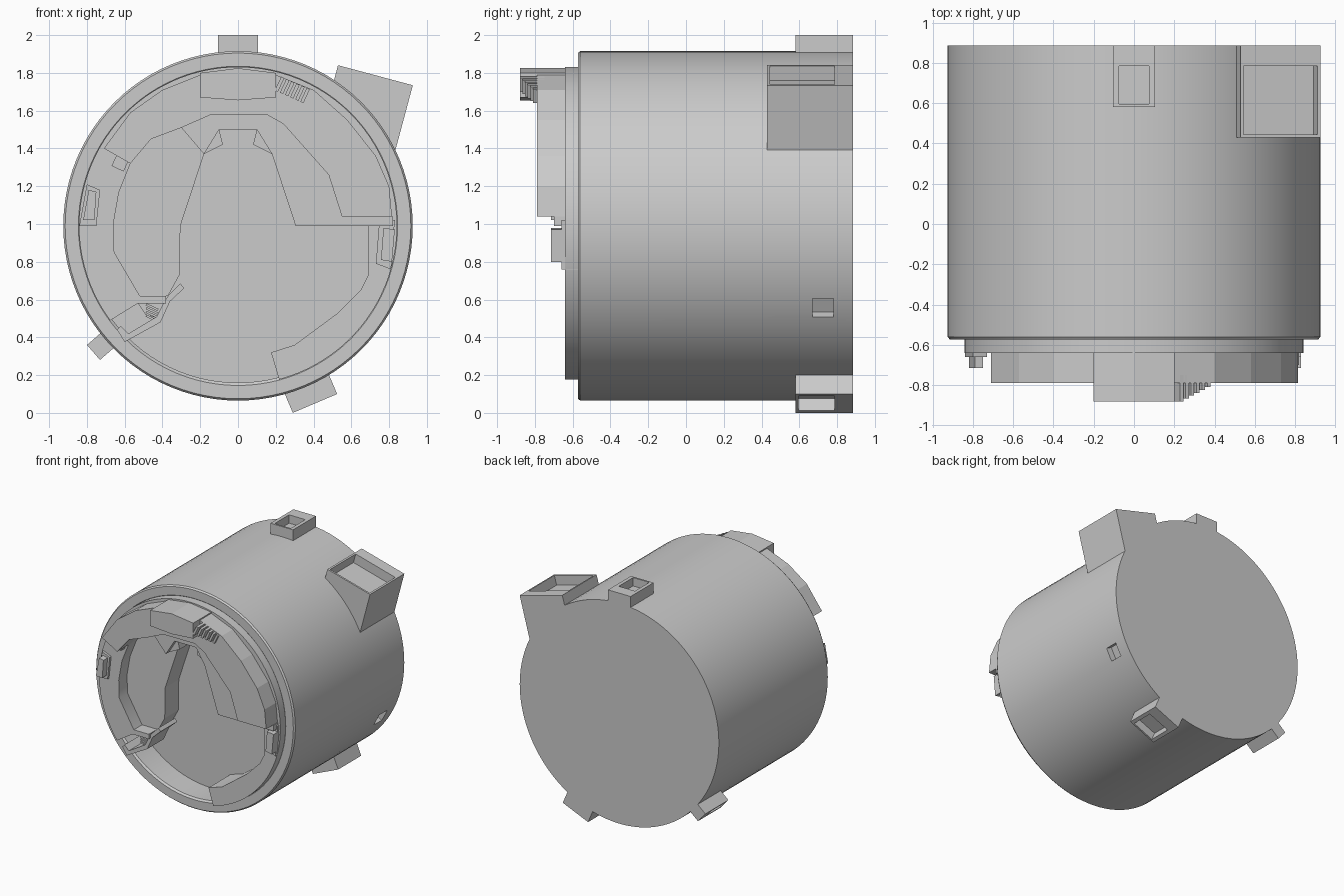
import bpy, bmesh, math

if "Cube" in bpy.data.objects:
    bpy.data.objects.remove(bpy.data.objects["Cube"])

CZ = 0.99  # height of the drum axis


def finish(name, bm, smooth=False):
    bmesh.ops.recalc_face_normals(bm, faces=bm.faces)
    me = bpy.data.meshes.new(name)
    bm.to_mesh(me)
    bm.free()
    ob = bpy.data.objects.new(name, me)
    bpy.context.collection.objects.link(ob)
    if smooth:
        activate(ob)
        bpy.ops.object.shade_smooth_by_angle(angle=math.radians(30))
    return ob


def activate(ob):
    bpy.ops.object.select_all(action='DESELECT')
    ob.select_set(True)
    bpy.context.view_layer.objects.active = ob


def prism(name, pts, y0, y1, smooth=False):
    """Extrude an (x, z) outline from y0 to y1."""
    bm = bmesh.new()
    f = bm.faces.new([bm.verts.new((x, y0, z)) for x, z in pts])
    r = bmesh.ops.extrude_face_region(bm, geom=[f])
    for v in r['geom']:
        if isinstance(v, bmesh.types.BMVert):
            v.co.y = y1
    return finish(name, bm, smooth)


def cut(ob, cutter):
    m = ob.modifiers.new("cut", 'BOOLEAN')
    m.operation, m.object, m.solver = 'DIFFERENCE', cutter, 'EXACT'
    activate(ob)
    bpy.ops.object.modifier_apply(modifier=m.name)
    bpy.data.objects.remove(cutter)


def arc(r, a0, a1, n):
    return [(r * math.cos(math.radians(a0 + (a1 - a0) * i / n)),
             CZ + r * math.sin(math.radians(a0 + (a1 - a0) * i / n))) for i in range(n + 1)]


def rect(mid, ang, u0, u1, d0, d1):
    """Rectangle in a frame whose outward normal points along ang (degrees)."""
    n = (math.cos(math.radians(ang)), math.sin(math.radians(ang)))
    t = (n[1], -n[0])
    return [(mid[0] + t[0] * u + n[0] * d, mid[1] + t[1] * u + n[1] * d)
            for u, d in ((u0, d0), (u1, d0), (u1, d1), (u0, d1))]


# Drum body with a recessed front floor
prof = [(0, .885), (.925, .885), (.925, -.56), (.915, -.573), (.845, -.573), (.83, -.56),
        (.83, -.35), (0, -.35)]
bm = bmesh.new()
vs = [bm.verts.new((r, y, CZ)) for r, y in prof]
es = [bm.edges.new(p) for p in zip(vs, vs[1:])]
bmesh.ops.spin(bm, geom=vs + es, cent=(0, 0, CZ), axis=(0, 1, 0), angle=2 * math.pi, steps=96)
bmesh.ops.remove_doubles(bm, verts=bm.verts, dist=1e-4)
body = finish("drum_body", bm)
cut(body, prism("notch_cutter", rect((0, CZ), -28, -.055, .055, .87, 1.1), .67, .78))
activate(body)
bpy.ops.object.shade_smooth_by_angle(angle=math.radians(30))

# Rear lugs, each an open-topped tray: mid of outer face, angle, width, depth, front y, side wall, pocket depth
lugs = [("top_lug", (0, 2.0), 90, .21, .12, .58, .03, .07),
        ("large_side_lug", (.7275, 1.7875), 75, .41, .40, .43, .015, .08),
        ("bottom_lug", (.4075, .05), -67, .255, .13, .58, .03, .07),
        ("left_lug", (-.765, .32), 221, .105, .13, .58, .02, .06)]
for name, mid, ang, w, d, y0, wall, pd in lugs:
    ob = prism(name, rect(mid, ang, -w / 2, w / 2, -d, 0), y0, .885)
    cut(ob, prism("pocket_cutter", rect(mid, ang, -w / 2 + wall, w / 2 - wall, -pd, .1),
                  y0 + .015, .785))

# Base plate: broad C on the front
inner = [(.175, .32), (.30, .36), (.53, .53), (.65, .65), (.69, .73), (.69, .99), (.305, .99),
         (.18, 1.37), (.10, 1.50), (-.10, 1.50), (-.18, 1.37), (-.30, 1.51)]
left_edge = [(-.46, 1.45), (-.57, 1.32), (-.63, 1.17), (-.66, 1.0), (-.655, .85), (-.52, .62)]
prism("base_plate", arc(.842, 216.5, -75, 80) + inner + left_edge + [(-.38, .62), (-.38, .58), (-.53, .58)],
      -.64, -.35, True)

# Recessed left panel
prism("left_panel", [(-.18, 1.37), (-.30, 1.51)] + left_edge +
      [(-.37, .62), (-.31, .73), (-.305, .99)], -.53, -.35)

# Inner arch step
arch_in = [(-.30, 1.51), (-.14, 1.58), (.15, 1.58), (.24, 1.53), (.48, 1.26), (.55, 1.04)]
prism("arch_step", inner[5:] + arch_in[1:] + [(.82, 1.04), (.82, .99)], -.70, -.60)

# Raised faceted arc
prism("raised_arc", arch_in + [(.815, 1.04), (.80, 1.2), (.73, 1.36), (.58, 1.55), (.40, 1.71),
                               (.20, 1.79), (-.20, 1.79), (-.40, 1.71), (-.57, 1.59), (-.71, 1.40),
                               (-.57, 1.32), (-.46, 1.45)], -.79, -.60)

# Corner gussets under the arch
for s in (-1, 1):
    prism("arch_gusset", [(s * .10, 1.50), (s * .18, 1.37), (s * .08, 1.42)], -.66, -.35)

# Top latch with sloped, ribbed side
prism("top_latch", [(-.20, 1.67), (0, 1.655), (.20, 1.67), (.20, 1.80), (0, 1.825), (-.20, 1.80)],
      -.88, -.64)
for i in range(6):
    x = .21 + i * .027
    prism("latch_rib", rect((x + .01, 1.74 - i * .012), 65, -.009, .009, -.04, .04),
          -.88 + .014 * i, -.75)

# Side clips: frame and raised block
for name, frame, block in (
        ("left_clip", [(-.80, 1.21), (-.73, 1.18), (-.75, .99), (-.84, .99)],
         [(-.79, 1.18), (-.75, 1.17), (-.76, 1.02), (-.82, 1.02)]),
        ("right_clip", [(.75, 1.04), (.83, 1.02), (.81, .76), (.73, .79)],
         [(.77, .98), (.83, .97), (.815, .80), (.757, .81)])):
    prism(name + "_frame", frame, -.66, -.55)
    prism(name + "_block", block, -.715, -.55)
prism("left_tab", rect((-.625, 1.32), 65, -.035, .035, -.03, .03), -.69, -.55)

# Lower left bracket with ribs
prism("bracket_arm", [(-.64, .44), (-.60, .375), (-.41, .48), (-.36, .59), (-.285, .66), (-.305, .685),
                      (-.37, .62), (-.40, .57), (-.43, .51), (-.58, .42), (-.62, .46)], -.62, -.40)
prism("bracket_link", [(-.53, .58), (-.38, .58), (-.42, .50), (-.49, .52)], -.56, -.38)
for i in range(4):
    prism("bracket_rib", rect((-.455, .50 + i * .02), 65, -.035, .035, -.006, .006), -.60, -.45)
